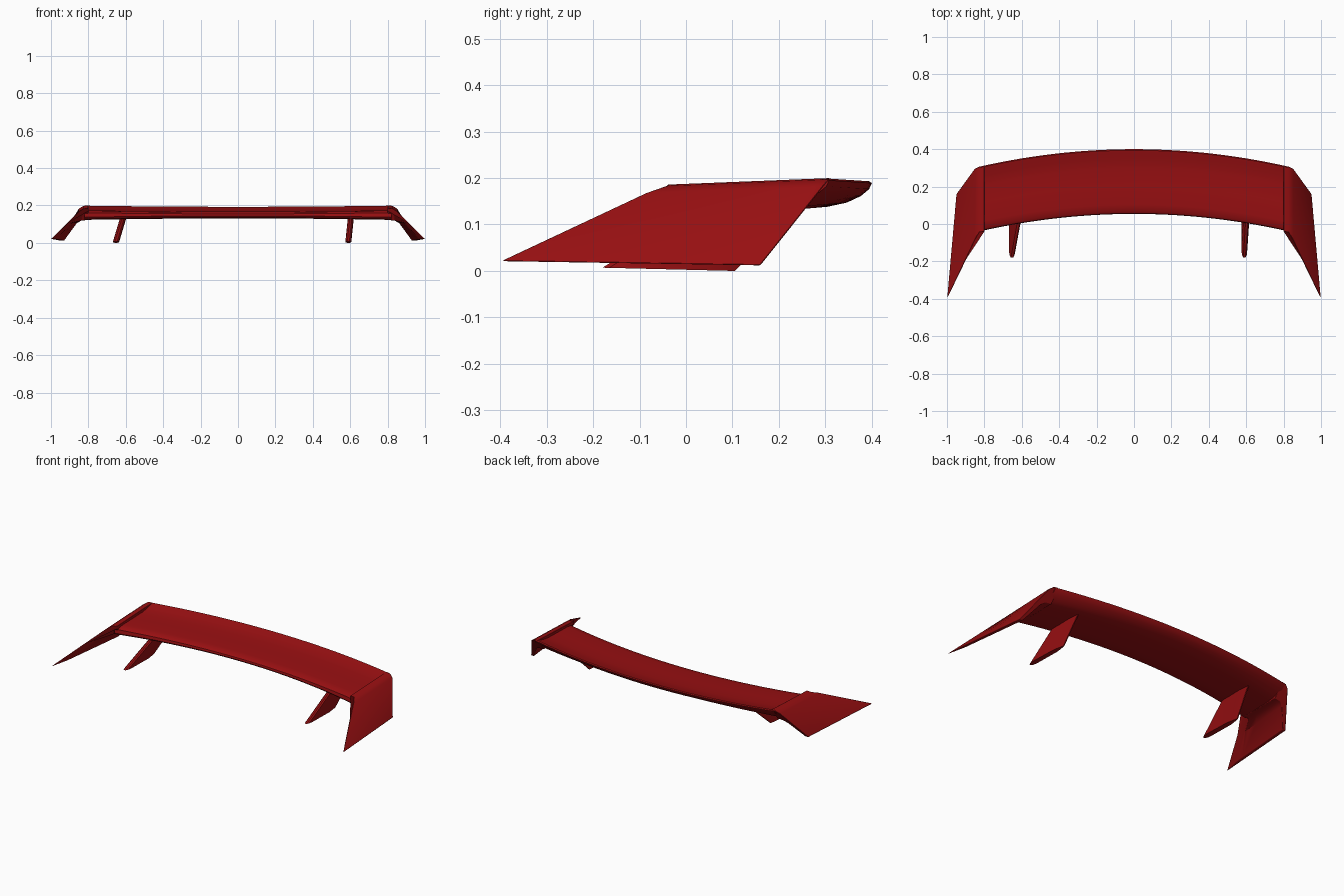
import bpy, bmesh, math

if "Cube" in bpy.data.objects:
    bpy.data.objects.remove(bpy.data.objects["Cube"])

red = bpy.data.materials.new("deep_red")
red.diffuse_color = (0.32, 0.005, 0.006, 1)
red.use_nodes = True
red.node_tree.nodes["Principled BSDF"].inputs["Base Color"].default_value = red.diffuse_color


def lerp(a, b, t):
    return a + (b - a) * t


def loft(name, rings, bevel=0.0, angle=35):
    """Skin a list of closed rings and cap both ends."""
    bm = bmesh.new()
    vs = [[bm.verts.new(p) for p in r] for r in rings]
    n = len(vs[0])
    for a, b in zip(vs, vs[1:]):
        for i in range(n):
            j = (i + 1) % n
            bm.faces.new((a[i], a[j], b[j], b[i]))
    bm.faces.new(vs[0])
    bm.faces.new(vs[-1])
    bmesh.ops.recalc_face_normals(bm, faces=bm.faces)
    me = bpy.data.meshes.new(name)
    bm.to_mesh(me)
    bm.free()
    ob = bpy.data.objects.new(name, me)
    bpy.context.collection.objects.link(ob)
    me.materials.append(red)
    bpy.ops.object.select_all(action='DESELECT')
    ob.select_set(True)
    bpy.context.view_layer.objects.active = ob
    bpy.ops.object.shade_smooth_by_angle(angle=math.radians(angle))
    if bevel:
        m = ob.modifiers.new("soft_edges", 'BEVEL')
        m.width = bevel
        m.segments = 2
        m.limit_method = 'ANGLE'
        m.angle_limit = math.radians(40)
    return ob


# main wing: inverted aerofoil section swept along a bowed line
section = [(0.000, 0.145), (0.003, 0.155), (0.015, 0.163), (0.05, 0.168),
           (0.15, 0.170), (0.24, 0.173), (0.29, 0.180), (0.325, 0.190),
           (0.340, 0.193), (0.346, 0.189), (0.340, 0.176), (0.322, 0.161),
           (0.292, 0.147), (0.25, 0.138), (0.20, 0.134), (0.10, 0.131),
           (0.03, 0.131), (0.008, 0.136)]
rings = []
for i in range(41):
    x = lerp(-0.82, 0.82, i / 40)
    u = (x / 0.82) ** 2
    ring = []
    for y, z in section:
        dz = 0.006 * u if z > 0.15 else -0.008 * u
        ring.append((x, 0.054 + y - 0.092 * u, z + dz))
    rings.append(ring)
loft("main_wing", rings)

# swept end plates: rounded top shoulder, splayed out and down
for side, label in ((-1, "left"), (1, "right")):
    rings = []
    for t in (0, 0.03, 0.08, 0.15, 0.25, 0.4, 0.55, 0.7, 0.85, 0.95, 1):
        zt, zb = lerp(0.186, 0.20, t), lerp(0.021, 0.012, t)
        xb = lerp(1.0, 0.95, t)
        top_y, low_y = lerp(-0.04, 0.31, t), lerp(-0.40, 0.16, t)
        xm = lerp(0.895, 0.862, t)
        outer = [(0.80, zt), (0.828, zt - 0.003), (0.852, zt - 0.018), (xb, zb)]
        inner = [(xb - 0.02, zb), (xm, 0.105), (0.838, 0.119), (0.80, 0.123)]
        # thin the leading edge by drawing the inner skin to the outer one
        w = max(0, 0.7 * (1 - t / 0.15))
        mid = (lerp(0.852, xb, 0.4), lerp(zt - 0.018, zb, 0.4))
        match = [outer[3], mid, outer[1], outer[0]]
        inner = [(lerp(a[0], b[0], w), lerp(a[1], b[1], w))
                 for a, b in zip(inner, match)]
        ring = []
        for x, z in outer + inner:
            fx = min(1, max(0, (xb - x) / (xb - 0.83)))
            fz = min(1, max(0, (z - zb) / (zt - zb)))
            ring.append((side * x, lerp(low_y, top_y, lerp(fx, fz, t)), z))
        rings.append(ring)
    loft(label + "_end_plate", rings, bevel=0.004)

# support struts: swept blades, both leaning the same way
for label, x_low, x_top, half in (("left", -0.652, -0.612, 0.017),
                                  ("right", 0.590, 0.604, 0.016)):
    rings = []
    for z, x, y0, y1 in ((0.0, x_low, -0.18, 0.105), (0.14, x_top, 0.04, 0.25)):
        ring = []
        for f, k in ((0, 0.35), (0.05, 0.8), (0.15, 1), (0.75, 0.9), (1, 0.2)):
            ring.append((x - half * k, lerp(y0, y1, f), z))
        for f, k in ((1, 0.2), (0.75, 0.9), (0.15, 1), (0.05, 0.8), (0, 0.35)):
            ring.append((x + half * k, lerp(y0, y1, f), z))
        # bottom rises slightly toward the front
        rings.append([(a, b, c + (0.007 * (y1 - b) / (y1 - y0) if c == 0 else 0))
                      for a, b, c in ring])
    loft(label + "_support_strut", rings)
